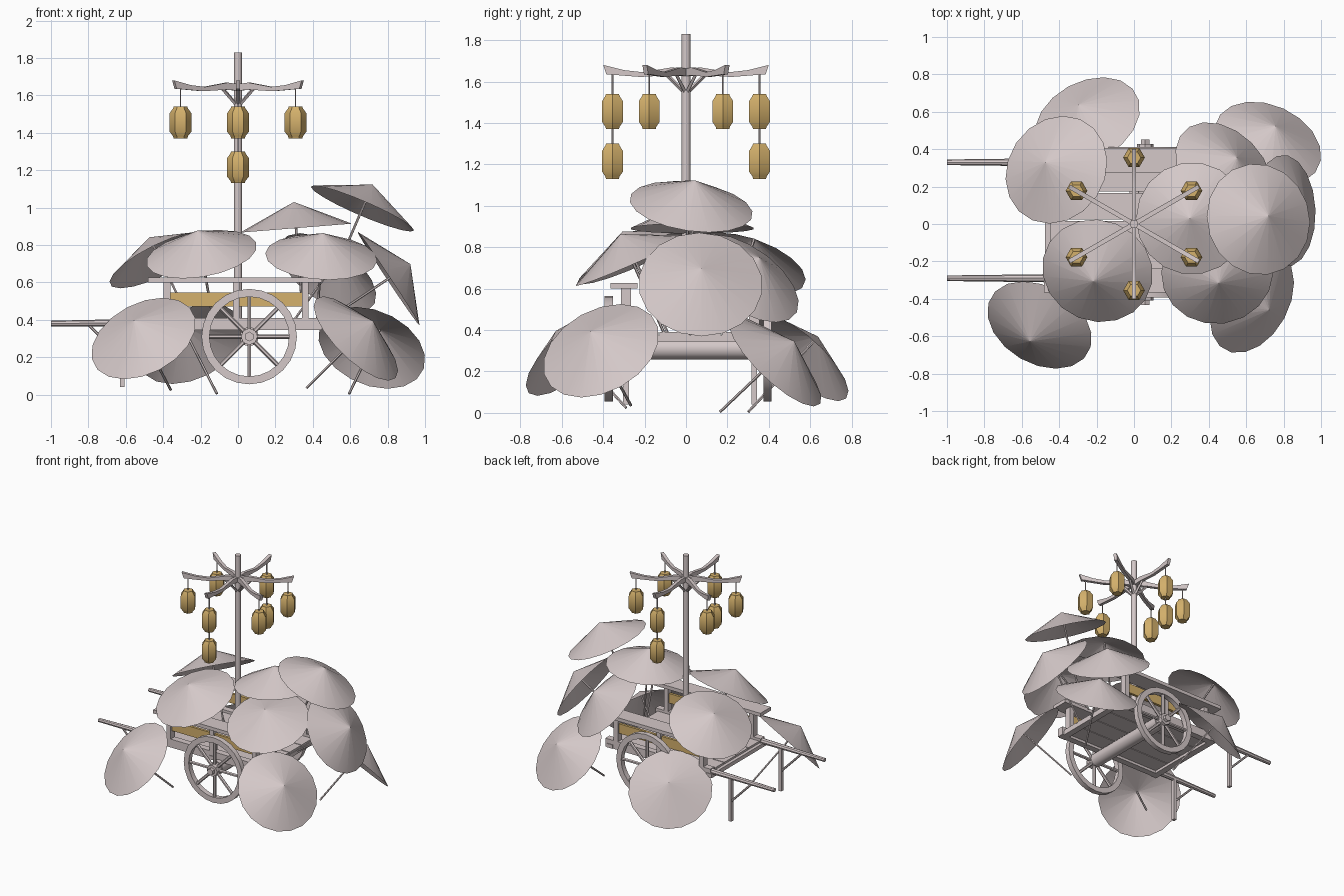
import bpy, bmesh, math
from mathutils import Vector, Matrix

if "Cube" in bpy.data.objects:
    bpy.data.objects.remove(bpy.data.objects["Cube"])


def material(name, rgb):
    m = bpy.data.materials.new(name)
    m.use_nodes = True
    m.diffuse_color = (*rgb, 1)
    node = next(n for n in m.node_tree.nodes if n.type == "BSDF_PRINCIPLED")
    node.inputs["Base Color"].default_value = (*rgb, 1)
    return m


GREY = material("pale_grey", (0.66, 0.58, 0.58))
GOLD = material("gold", (0.66, 0.44, 0.15))


def finish(name, bm, mat=GREY, angle=35):
    bmesh.ops.recalc_face_normals(bm, faces=bm.faces)
    me = bpy.data.meshes.new(name)
    bm.to_mesh(me)
    bm.free()
    me.materials.append(mat)
    me.polygons.foreach_set("use_smooth", [True] * len(me.polygons))
    me.set_sharp_from_angle(angle=math.radians(angle))
    ob = bpy.data.objects.new(name, me)
    bpy.context.collection.objects.link(ob)
    return ob


def add_box(bm, lo, hi):
    lo, hi = Vector(lo), Vector(hi)
    mat = Matrix.Translation((lo + hi) / 2) @ Matrix.Diagonal((*(hi - lo), 1))
    bmesh.ops.create_cube(bm, size=1, matrix=mat)


def add_rod(bm, a, b, r1, r2=None, sides=8, caps=True):
    a, b = Vector(a), Vector(b)
    rot = (b - a).to_track_quat("Z", "Y").to_matrix().to_4x4()
    bmesh.ops.create_cone(bm, segments=sides, radius1=r1, radius2=r1 if r2 is None else r2,
                          depth=(b - a).length, cap_ends=caps,
                          matrix=Matrix.Translation((a + b) / 2) @ rot)


def add_lathe(bm, profile, sides, matrix, closed=False):
    # spin (radius, height) pairs round z
    rings = [[bm.verts.new(matrix @ Vector((r * math.cos(t), r * math.sin(t), z)))
              for t in (2 * math.pi * i / sides for i in range(sides))] for r, z in profile]
    pairs = list(zip(rings, rings[1:])) + ([(rings[-1], rings[0])] if closed else [])
    for p, q in pairs:
        for i in range(sides):
            j = (i + 1) % sides
            bm.faces.new((p[i], p[j], q[j], q[i]))
    if not closed:
        bm.faces.new(rings[0])
        bm.faces.new(rings[-1])


# Parasols: rim centre and facing direction
RADIUS, RISE, STICK = 0.3, 0.14, 0.54
parasols = [
    ((-.25, .55, .27), (-.34, .62, .70)),
    ((-.415, .29, .72), (-.42, .28, .86)),
    ((-.195, -.25, .75), (-.16, -.40, .90)),
    ((-.505, -.54, .30), (-.36, -.62, .68)),
    ((.31, .03, .89), (-.08, 0, 1)),
    ((.445, -.26, .735), (.06, -.40, .91)),
    ((.665, .025, .995), (.39, .13, .91)),
    ((.48, .285, .65), (.50, .50, .70)),
    ((.715, .43, .25), (.30, .66, .68)),
    ((.63, -.41, .30), (.66, -.36, .66)),
    ((.805, .07, .62), (.83, .03, .55)),
]
for centre, facing in parasols:
    c, n = Vector(centre), Vector(facing).normalized()
    tip = c + n * RISE
    bm = bmesh.new()
    add_rod(bm, c, tip, RADIUS, 0.0005, 18, caps=False)
    finish("parasol_canopy", bm, angle=80)
    bm = bmesh.new()
    end = tip - n * STICK
    end.z = max(end.z, 0.005)
    add_rod(bm, end, tip - n * .004, 0.007, sides=6)
    finish("parasol_stick", bm)

# Mast with a hub of six arms
bm = bmesh.new()
add_rod(bm, (0, 0, .36), (0, 0, 1.83), 0.022, sides=12)
finish("mast", bm)

arm_top = [(0, 1.66), (.07, 1.668), (.21, 1.645), (.30, 1.655), (.40, 1.68)]
arm_bottom = [(.385, 1.635), (.22, 1.622), (.08, 1.63), (0, 1.625)]
lantern_profile = [(.036, 0), (.04, .012), (.058, .035), (.058, .135), (.04, .16), (.036, .17)]


def lantern(x, y, z):
    bm = bmesh.new()
    add_lathe(bm, lantern_profile, 6, Matrix.Translation((x, y, z)))
    finish("lantern", bm, GOLD, 40)


for k in range(6):
    turn = math.radians(30 + 60 * k)
    rot = Matrix.Rotation(turn, 4, "Z")
    bm = bmesh.new()
    face = bm.faces.new([bm.verts.new((r, -.012, z)) for r, z in arm_top + arm_bottom])
    out = bmesh.ops.extrude_face_region(bm, geom=[face])
    bmesh.ops.translate(bm, vec=(0, .024, 0),
                        verts=[v for v in out["geom"] if isinstance(v, bmesh.types.BMVert)])
    add_rod(bm, (.01, 0, 1.55), (.10, 0, 1.64), 0.01, sides=4)
    bmesh.ops.transform(bm, matrix=rot, verts=bm.verts)
    finish("lantern_arm", bm)
    x, y = .355 * math.cos(turn), .355 * math.sin(turn)
    double = abs(x) < .01
    bm = bmesh.new()
    add_rod(bm, (x, y, 1.53), (x, y, 1.65), 0.004, sides=6)
    if double:
        add_rod(bm, (x, y, 1.29), (x, y, 1.38), 0.004, sides=6)
    finish("lantern_cord", bm)
    lantern(x, y, 1.37)
    if double:
        lantern(x, y, 1.13)

# Cart bed
MID = .02
bm = bmesh.new()
for i in range(4):
    y = MID - .30 + .15 * i
    add_box(bm, (-.45, y + .003, .365), (.43, y + .147, .39))
finish("floor_planks", bm)
bm = bmesh.new()
for x in (-.45, 0, .41):
    add_box(bm, (x - .025, MID - .34, .345), (x + .025, MID + .34, .375))
finish("cross_beams", bm)

for s in (-1, 1):
    y = MID + s * .31

    # Side frame
    bm = bmesh.new()
    add_box(bm, (-.46, y - .025, .345), (.45, y + .025, .41))
    finish("side_beam", bm)
    bm = bmesh.new()
    add_rod(bm, (-1, y, .38), (-.44, y, .385), 0.015, 0.022)
    finish("shaft_handle", bm)
    bm = bmesh.new()
    for x in (-.38, -.01, .36):
        add_box(bm, (x - .018, y - .025, .40), (x + .018, y + .025, .61))
    finish("side_posts", bm)
    bm = bmesh.new()
    add_box(bm, (-.48, y + s * .01 - .065, .60), (.45, y + s * .01 + .065, .627))
    finish("top_rail", bm)
    bm = bmesh.new()
    add_box(bm, (-.362, y - .01, .47), (.342, y + .01, .545))
    finish("side_panel", bm, GOLD)

    # Prop leg with brace
    bm = bmesh.new()
    add_box(bm, (-.632, y - .014, .04), (-.608, y + .014, .38))
    add_rod(bm, (-.62, y, .19), (-.80, y, .375), 0.008, sides=6)
    finish("prop_leg", bm)

    # Wheel
    hub = Vector((.06, .01 + s * .383, .31))
    place = Matrix.Translation(hub) @ Matrix.Rotation(math.pi / 2, 4, "X")
    bm = bmesh.new()
    rim = [(.255, -.02), (.255, .02), (.213, .02), (.213, -.02)]
    add_lathe(bm, rim, 24, place, closed=True)
    finish("wheel_rim", bm)
    bm = bmesh.new()
    for k in range(8):
        t = k * math.pi / 4
        add_rod(bm, hub, hub + Vector((math.cos(t), 0, math.sin(t))) * .22, 0.012, sides=6)
    finish("wheel_spokes", bm)
    bm = bmesh.new()
    add_rod(bm, hub - Vector((0, s * .04, 0)), hub + Vector((0, s * .035, 0)), 0.045, sides=8)
    add_rod(bm, hub, hub + Vector((0, s * .06, 0)), 0.026, sides=6)
    finish("wheel_hub", bm)

# Axle
bm = bmesh.new()
add_rod(bm, (.06, -.35, .31), (.06, .37, .31), 0.052, sides=12)
finish("axle", bm)
